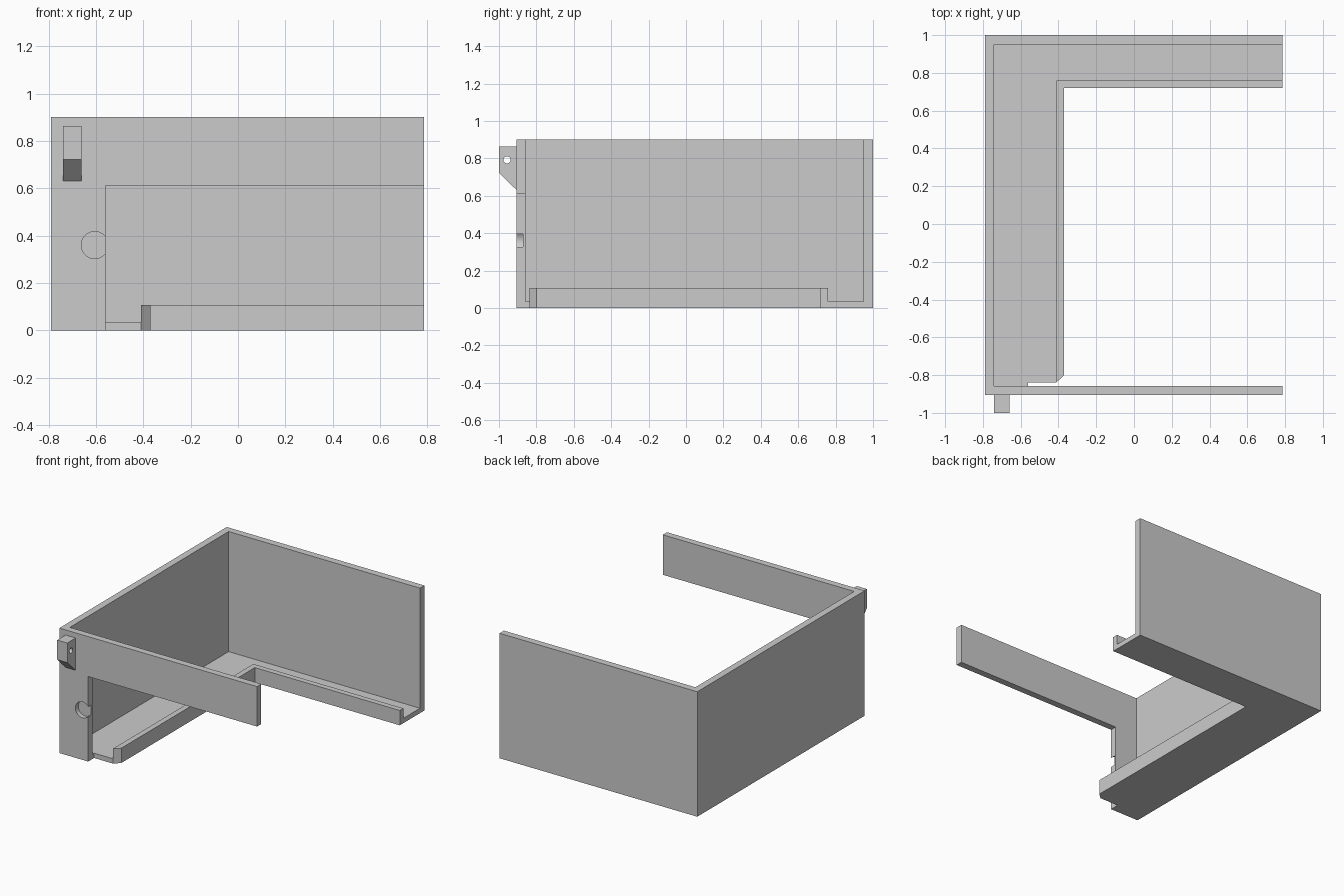
import bpy, bmesh, math
from mathutils import Vector, Matrix

cube = bpy.data.objects.get("Cube")
if cube:
    bpy.data.objects.remove(cube, do_unlink=True)

grey = bpy.data.materials.new("light grey")
grey.use_nodes = True
grey.diffuse_color = (0.6, 0.6, 0.6, 1)
grey.node_tree.nodes["Principled BSDF"].inputs["Base Color"].default_value = (0.6, 0.6, 0.6, 1)


def prism(name, profile, axis, start, end):
    """Extrude a closed 2D profile along an axis; profile uses the other two axes in order."""
    def place(p, depth):
        v = list(p)
        v.insert("xyz".index(axis), depth)
        return v
    bm = bmesh.new()
    face = bm.faces.new([bm.verts.new(place(p, start)) for p in profile])
    moved = bmesh.ops.extrude_face_region(bm, geom=[face])["geom"]
    shift = Vector(place((0, 0), end - start))
    bmesh.ops.translate(bm, vec=shift, verts=[g for g in moved if isinstance(g, bmesh.types.BMVert)])
    bmesh.ops.recalc_face_normals(bm, faces=bm.faces)
    mesh = bpy.data.meshes.new(name)
    bm.to_mesh(mesh)
    bm.free()
    mesh.materials.append(grey)
    obj = bpy.data.objects.new(name, mesh)
    bpy.context.collection.objects.link(obj)
    return obj


def rect(a0, b0, a1, b1):
    return [(a0, b0), (a1, b0), (a1, b1), (a0, b1)]


def circle(a, b, r, n=48):
    return [(a + r * math.cos(math.tau * i / n), b + r * math.sin(math.tau * i / n)) for i in range(n)]


def cut(target, cutter):
    cutter.hide_render = True
    mod = target.modifiers.new("cut", "BOOLEAN")
    mod.operation = "DIFFERENCE"
    mod.solver = "EXACT"
    mod.object = cutter
    bpy.context.view_layer.objects.active = target
    bpy.ops.object.modifier_apply(modifier=mod.name)
    bpy.data.objects.remove(cutter, do_unlink=True)


LEFT, RIGHT, FRONT, BACK, TOP = -0.79, 0.785, -0.905, 1.0, 0.9
IN_LEFT, IN_FRONT, IN_BACK = -0.74, -0.857, 0.95

# Walls
prism("side_wall", rect(LEFT, IN_FRONT, IN_LEFT, IN_BACK), "z", 0, TOP)
prism("back_wall", rect(LEFT, IN_BACK, RIGHT, BACK), "z", 0, TOP)
front = prism("front_wall", [(LEFT, 0), (-0.56, 0), (-0.56, 0.612), (RIGHT, 0.612),
                             (RIGHT, TOP), (LEFT, TOP)], "y", FRONT, IN_FRONT)

# Round blind recess breaking into the front opening
cut(front, prism("recess_cutter", circle(-0.605, 0.36, 0.057), "y", FRONT - 0.05, -0.872))

# L-shaped floor ledge
prism("floor_ledge", [(IN_LEFT, IN_FRONT), (-0.56, IN_FRONT), (-0.56, -0.838), (-0.41, -0.838),
                      (-0.41, 0.76), (RIGHT, 0.76), (RIGHT, IN_BACK), (IN_LEFT, IN_BACK)], "z", 0, 0.035)

# Raised lip along the ledge, with chamfered front end
prism("ledge_lip", [(-0.41, -0.838), (-0.37, -0.8), (-0.37, 0.72), (RIGHT, 0.72),
                    (RIGHT, 0.76), (-0.41, 0.76)], "z", 0, 0.107)

# Lug on the front with a sloped underside and a cross hole
lug = prism("front_lug", [(FRONT, 0.63), (FRONT, 0.863), (-1, 0.863), (-1, 0.722)], "x", -0.74, -0.66)
cut(lug, prism("lug_hole_cutter", circle(-0.957, 0.792, 0.019, 32), "x", -0.8, -0.6))
